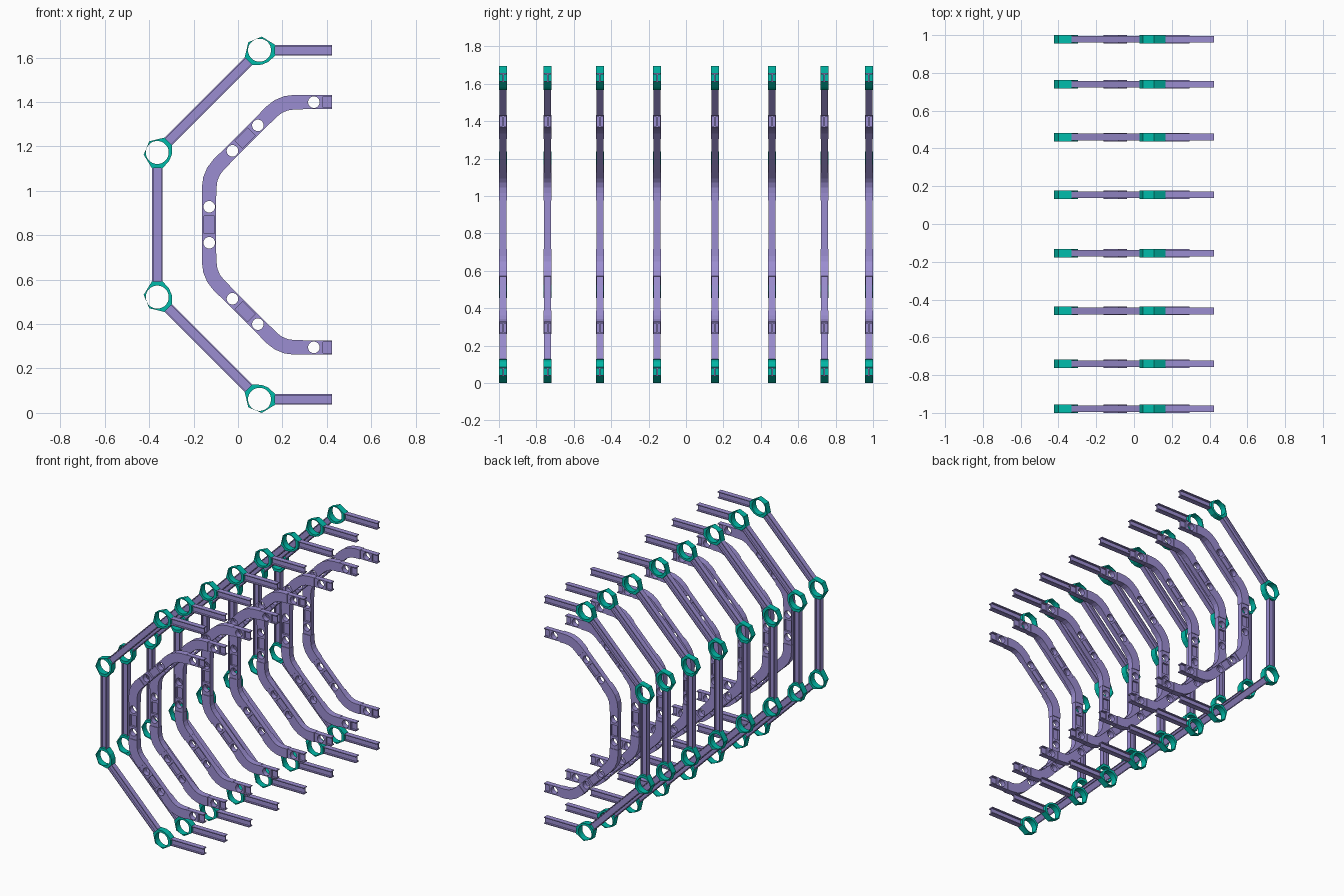
import bpy, bmesh
from math import sin, cos, tan, radians, pi
from mathutils import Vector
from mathutils.geometry import tessellate_polygon

if "Cube" in bpy.data.objects:
    bpy.data.objects.remove(bpy.data.objects["Cube"])

# Half-octagon frames: shared centre and sizes
OX, OZ = 0.4225, 0.847
OUT_R, IN_R = 0.786, 0.552            # distance from centre to side midlines
T = tan(radians(22.5))
SIDES = [(90, (1,)), (135, (-1, 1)), (180, (-1, 1)), (225, (-1, 1)), (270, (-1,))]
CORNERS = (112.5, 157.5, 202.5, 247.5)
FRAME_Y = [s * y for y in (0.155, 0.46, 0.74, 0.978) for s in (-1, 1)]


def material(name, rgb):
    m = bpy.data.materials.new(name)
    m.diffuse_color = (*rgb, 1)
    m.use_nodes = True
    m.node_tree.nodes["Principled BSDF"].inputs["Base Color"].default_value = m.diffuse_color
    return m


def placer(angle, dist):
    """Maps local (radial u, tangential v, depth y) to frame space."""
    c, s = cos(radians(angle)), sin(radians(angle))
    return lambda u, v, y: Vector((OX + (dist + u) * c - v * s, y, OZ + (dist + u) * s + v * c))


def loft(bm, rings):
    """Skins a list of closed sections and caps the ends."""
    vs = [[bm.verts.new(p) for p in r] for r in rings]
    n = len(vs[0])
    for a, b in zip(vs, vs[1:]):
        for i in range(n):
            bm.faces.new((a[i], a[(i + 1) % n], b[(i + 1) % n], b[i]))
    bm.faces.new(vs[0])
    bm.faces.new(vs[-1])


def plate(bm, place, outline, centre, radius, depth, segs=24):
    """Flat plate with a round through hole."""
    hole = [(centre[0] + radius * cos(2 * pi * i / segs), centre[1] + radius * sin(2 * pi * i / segs))
            for i in range(segs)]
    loops = [outline, hole]
    flat = outline + hole
    tris = tessellate_polygon([[Vector((u, v, 0)) for u, v in l] for l in loops])
    caps = [[bm.verts.new(place(u, v, y)) for u, v in flat] for y in (-depth, depth)]
    for cap in caps:
        for t in tris:
            bm.faces.new([cap[i] for i in t])
    start = 0
    for l in loops:
        n = len(l)
        for i in range(n):
            a, b = start + i, start + (i + 1) % n
            bm.faces.new((caps[0][a], caps[0][b], caps[1][b], caps[1][a]))
        start += n


def i_section(w, d, flange, web):
    q = [(w, d), (w - flange, d), (w - flange, web), (-w + flange, web), (-w + flange, d), (-w, d)]
    return q + [(u, -y) for u, y in reversed(q)]


def bar(bm, place, section, v0, v1):
    loft(bm, [[place(u, v, y) for u, y in section] for v in (v0, v1)])


def finish(bm, name, mat):
    bmesh.ops.recalc_face_normals(bm, faces=bm.faces)
    me = bpy.data.meshes.new(name)
    bm.to_mesh(me)
    bm.free()
    me.materials.append(mat)
    return me


purple = material("steel_purple", (0.33, 0.27, 0.64))
teal = material("joint_teal", (0.0, 0.50, 0.40))

# Outer frame: straight I-beams between joints
bm = bmesh.new()
reach = OUT_R * T - 0.066
for ang, dirs in SIDES:
    bar(bm, placer(ang, OUT_R), i_section(0.0235, 0.018, 0.006, 0.004),
        -reach if -1 in dirs else 0, reach if 1 in dirs else 0)
outer_beams = finish(bm, "outer_beams", purple)

# Joint rings with flat sockets facing both neighbouring beams
bm = bmesh.new()
a = radians(112.5)
half = [(0.062 * cos(radians(32)), 0.062 * sin(radians(32)))]
for k in (1, -1):
    half.append((0.07 * cos(a) + k * 0.0245 * sin(a), 0.07 * sin(a) - k * 0.0245 * cos(a)))
half.append((0.066 * cos(radians(166)), 0.066 * sin(radians(166))))
ring_outline = half + [(u, -v) for u, v in reversed(half)]
for ang in CORNERS:
    plate(bm, placer(ang, OUT_R / cos(radians(22.5))), ring_outline, (0, 0), 0.052, 0.022)
joint_rings = finish(bm, "joint_rings", teal)

# Inner frame straights: I-section middle flanked by drilled blocks
bm = bmesh.new()
for ang, dirs in SIDES:
    p = placer(ang, IN_R)
    bar(bm, p, i_section(0.0315, 0.018, 0.007, 0.004),
        -0.04 if -1 in dirs else 0, 0.04 if 1 in dirs else 0)
    for s in dirs:
        box = [(-0.0315, s * 0.04), (0.0315, s * 0.04), (0.0315, s * 0.132), (-0.0315, s * 0.132)]
        plate(bm, p, box, (0, s * 0.081), 0.026, 0.018)

# Inner frame elbows: faceted bends with short straight sleeves
tangent, sleeve = 0.06, IN_R * T - 0.13 - 0.06
R = tangent / T
for ang in CORNERS:
    p = placer(ang, IN_R / cos(radians(22.5)))
    rings = []
    for th, ext in ((-22.5, -sleeve), (-22.5, 0), (-7.5, 0), (7.5, 0), (22.5, 0), (22.5, sleeve)):
        c, s = cos(radians(th)), sin(radians(th))
        u0, v0 = -R / cos(radians(22.5)) + R * c - ext * s, R * s + ext * c
        rings.append([p(u0 + w * c, v0 + w * s, y) for w, y in
                      ((0.033, 0.022), (-0.033, 0.022), (-0.033, -0.022), (0.033, -0.022))])
    loft(bm, rings)
inner_frame = finish(bm, "inner_frame", purple)

# Repeat the frame along the length
for y in FRAME_Y:
    for me in (outer_beams, joint_rings, inner_frame):
        ob = bpy.data.objects.new(me.name, me)
        ob.location.y = y
        bpy.context.collection.objects.link(ob)
